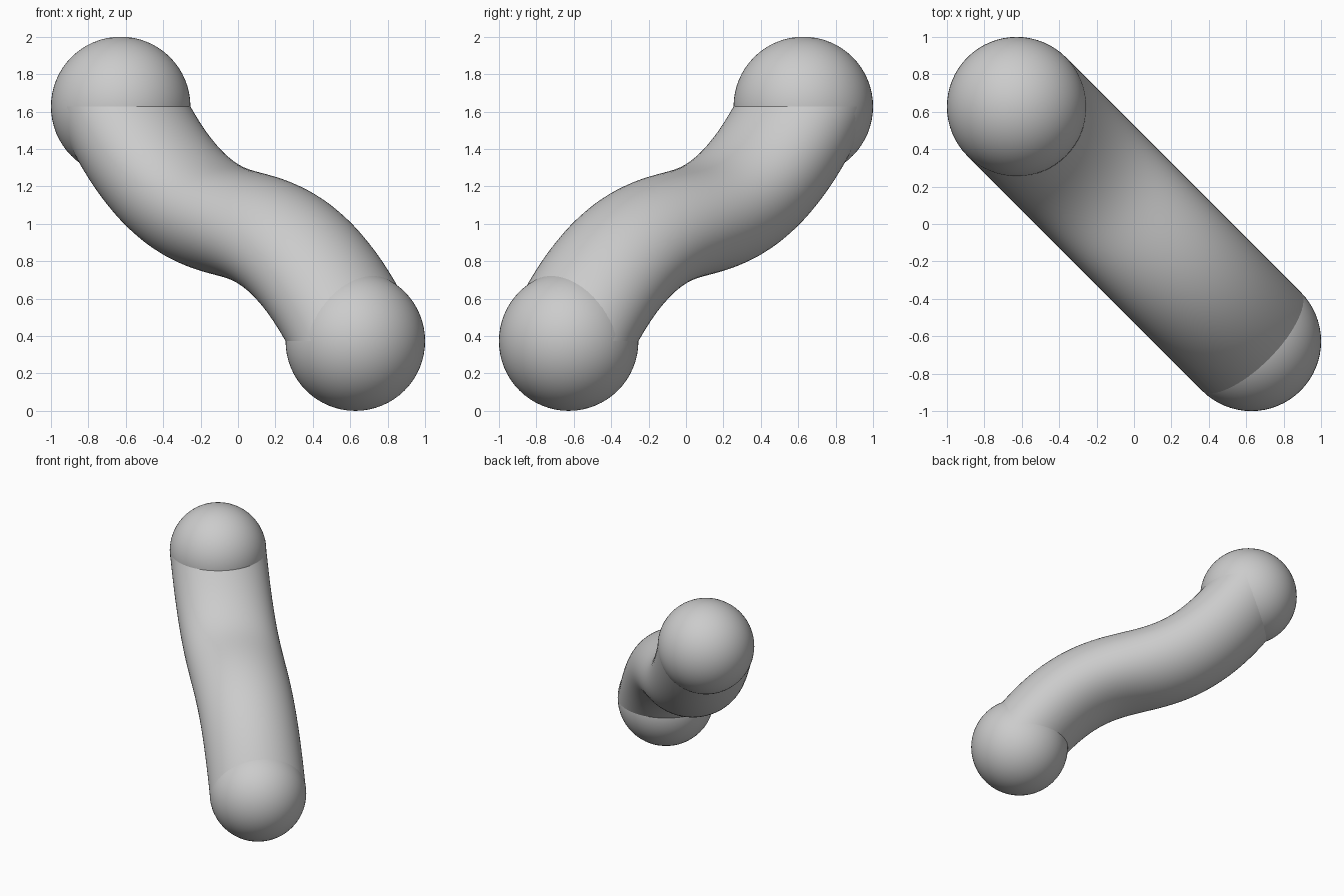
import bpy, bmesh, math
from mathutils import Vector

if "Cube" in bpy.data.objects:
    bpy.data.objects.remove(bpy.data.objects["Cube"], do_unlink=True)

RADIUS = 0.373
LAG = math.radians(35)      # rings trail the path direction, flattening the bend
RINGS, SIDES = 64, 64

grey = bpy.data.materials.new("plain_grey")
grey.use_nodes = True
grey.diffuse_color = (0.6, 0.6, 0.6, 1)
grey.node_tree.nodes["Principled BSDF"].inputs["Base Color"].default_value = (0.6, 0.6, 0.6, 1)

# The bend lies in the upright diagonal plane
along = Vector((1, -1, 0)).normalized()
across = Vector((1, 1, 0)).normalized()
up = Vector((0, 0, 1))

upper = along * -0.887 + up * 1.627
lower = along * 0.887 + up * 0.373
upper_handle = along * -0.227 + up * 0.685
lower_handle = along * 0.227 + up * 1.315


def finish(name, bm):
    bmesh.ops.recalc_face_normals(bm, faces=bm.faces)
    for face in bm.faces:
        face.smooth = True
    mesh = bpy.data.meshes.new(name)
    bm.to_mesh(mesh)
    bm.free()
    mesh.materials.append(grey)
    obj = bpy.data.objects.new(name, mesh)
    bpy.context.collection.objects.link(obj)
    return obj


def make_ball(name, centre):
    bm = bmesh.new()
    bmesh.ops.create_uvsphere(bm, u_segments=64, v_segments=32, radius=RADIUS)
    finish(name, bm).location = centre


def path(t):
    s = 1 - t
    point = upper * s**3 + upper_handle * 3*s*s*t + lower_handle * 3*s*t*t + lower * t**3
    tangent = (upper_handle - upper) * s*s + (lower_handle - upper_handle) * 2*s*t + (lower - lower_handle) * t*t
    return point, tangent


# Round ends
make_ball("upper_ball", upper)
make_ball("lower_ball", lower)

# S-shaped tube joining the ends
bm = bmesh.new()
previous = None
for i in range(RINGS + 1):
    centre, tangent = path(i / RINGS)
    tilt = math.atan2(tangent.dot(along), -tangent.z) - LAG
    side = along * math.cos(tilt) + up * math.sin(tilt)
    ring = []
    for j in range(SIDES):
        a = math.tau * j / SIDES
        ring.append(bm.verts.new(centre + (side * math.cos(a) + across * math.sin(a)) * RADIUS))
    if previous:
        for j in range(SIDES):
            k = (j + 1) % SIDES
            bm.faces.new((previous[j], previous[k], ring[k], ring[j]))
    previous = ring
finish("curved_tube", bm)
